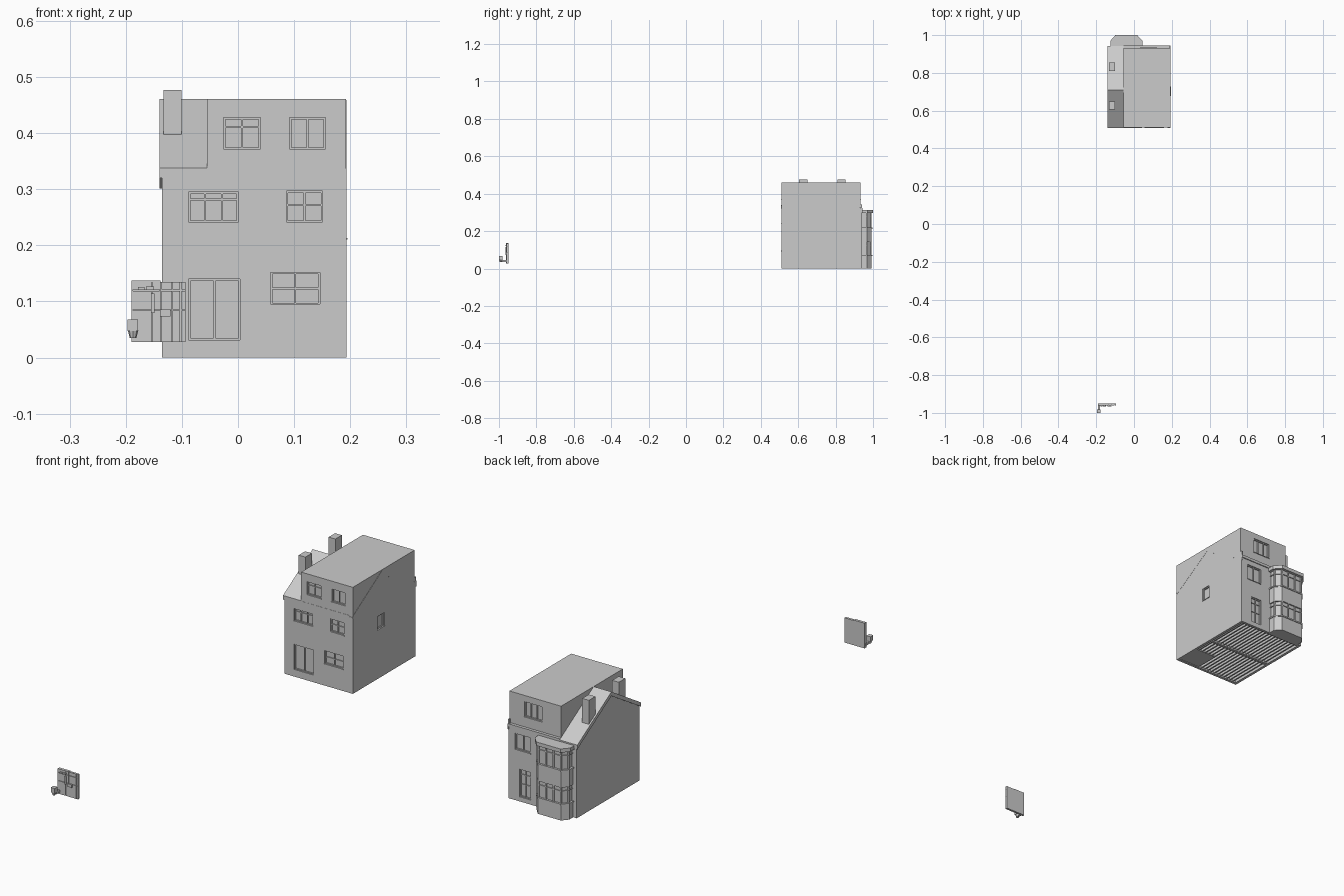
import bpy, bmesh, math
from mathutils import Vector

if "Cube" in bpy.data.objects:
    bpy.data.objects.remove(bpy.data.objects["Cube"])


def mesh_object(name, bm):
    bmesh.ops.recalc_face_normals(bm, faces=bm.faces)
    me = bpy.data.meshes.new(name)
    bm.to_mesh(me)
    bm.free()
    ob = bpy.data.objects.new(name, me)
    bpy.context.collection.objects.link(ob)
    return ob


def add_prism(bm, pts, a, b, axis):
    # extrude a 2D outline along x (points are y,z) or z (points are x,y)
    def at(p, t):
        return (t, p[0], p[1]) if axis == 'x' else (p[0], p[1], t)
    lo = [bm.verts.new(at(p, a)) for p in pts]
    hi = [bm.verts.new(at(p, b)) for p in pts]
    bm.faces.new(lo)
    bm.faces.new(hi)
    n = len(pts)
    for i in range(n):
        bm.faces.new((lo[i], lo[(i + 1) % n], hi[(i + 1) % n], hi[i]))


def add_box(bm, x0, x1, y0, y1, z0, z1):
    x0, x1 = sorted((x0, x1))
    y0, y1 = sorted((y0, y1))
    add_prism(bm, [(x0, y0), (x1, y0), (x1, y1), (x0, y1)], z0, z1, 'z')


def boxes(name, items):
    bm = bmesh.new()
    for it in items:
        add_box(bm, *it)
    return mesh_object(name, bm)


def prism(name, pts, a, b, axis):
    bm = bmesh.new()
    add_prism(bm, pts, a, b, axis)
    return mesh_object(name, bm)


X0, X1, YF, YB, YD = -0.135, 0.193, 0.51, 0.94, 0.933

# main gabled house body and the box loft extension
body = prism("house_body", [(YF, 0), (YB, 0), (YB, 0.317), (0.71, 0.457), (YF, 0.335)], X0, X1, 'x')
loft = boxes("loft_box", [(-0.055, X1 - 0.0005, YF + 0.0004, YD, 0.325, 0.461)])


# wall coordinates: u along the wall, d into the wall
def wall_box(wall, u0, u1, d0, d1, z0, z1):
    if wall == 'front':
        return (u0, u1, YF + d0, YF + d1, z0, z1)
    if wall == 'back':
        return (u0, u1, YB - d0, YB - d1, z0, z1)
    if wall == 'loft_back':
        return (u0, u1, YD - d0, YD - d1, z0, z1)
    return (X1 - d0, X1 - d1, u0, u1, z0, z1)


# name, wall, u0, u1, z0, z1, mullion fractions, transom fractions, sill
WINDOWS = [
    ("patio_door", 'front', -0.088, 0.004, 0.031, 0.140, (0.5,), (), False),
    ("kitchen_window", 'front', 0.058, 0.146, 0.094, 0.152, (0.5,), (0.5,), True),
    ("left_bedroom_window", 'front', -0.088, 0.001, 0.241, 0.295, (0.33, 0.67), (0.75,), True),
    ("right_bedroom_window", 'front', 0.086, 0.151, 0.241, 0.297, (0.5,), (0.55,), True),
    ("left_loft_window", 'front', -0.026, 0.040, 0.371, 0.428, (0.5,), (0.7,), True),
    ("right_loft_window", 'front', 0.092, 0.156, 0.371, 0.428, (0.5,), (), True),
    ("side_window", 'right', 0.680, 0.725, 0.212, 0.270, (), (), True),
    ("street_bedroom_window", 'back', 0.087, 0.160, 0.220, 0.290, (0.5,), (), True),
    ("street_door", 'back', 0.085, 0.140, 0.020, 0.140, (0.5,), (0.45, 0.8), False),
    ("street_loft_window", 'loft_back', 0.035, 0.120, 0.368, 0.435, (0.33, 0.67), (), True),
]
DEPTH, BAR = 0.009, 0.0035
cuts = [wall_box(w, u0, u1, -0.02, DEPTH, z0, z1) for _, w, u0, u1, z0, z1, *_ in WINDOWS]

# open underside: two rooms split by a cross wall
WALL, MID, FLOOR = 0.012, 0.725, 0.02
cuts += [(X0 + WALL, X1 - WALL, YF + WALL, MID - 0.006, -0.02, FLOOR),
         (X0 + WALL, X1 - WALL, MID + 0.006, YB - WALL, -0.02, FLOOR)]
cutter = boxes("cutter", cuts)
cutter.hide_render = True
for ob in (body, loft):
    mod = ob.modifiers.new("openings", 'BOOLEAN')
    mod.object = cutter
    mod.operation = 'DIFFERENCE'
    mod.solver = 'EXACT'
    bpy.context.view_layer.objects.active = ob
    bpy.ops.object.modifier_apply(modifier="openings")
bpy.data.objects.remove(cutter)

# window frames, bars and sills
for name, w, u0, u1, z0, z1, mulls, trans, sill in WINDOWS:
    parts = [(u0, u0 + BAR, 0.004, DEPTH, z0, z1), (u1 - BAR, u1, 0.004, DEPTH, z0, z1),
             (u0, u1, 0.004, DEPTH, z0, z0 + BAR), (u0, u1, 0.004, DEPTH, z1 - BAR, z1)]
    for m in mulls:
        c = u0 + m * (u1 - u0)
        parts.append((c - BAR / 2, c + BAR / 2, 0.0045, DEPTH, z0, z1))
    for t in trans:
        c = z0 + t * (z1 - z0)
        parts.append((u0, u1, 0.005, DEPTH, c - BAR / 2, c + BAR / 2))
    if sill:
        parts.append((u0 - 0.002, u1 + 0.002, -0.002, DEPTH, z0 - 0.002, z0 + 0.001))
    boxes(name, [wall_box(w, *p) for p in parts])

# floor joists
joists = []
for i in range(17):
    x = X0 + WALL + 0.012 + i * 0.0175
    for y0, y1 in ((YF + WALL, MID), (MID, YB - WALL)):
        joists.append((x - 0.003, x + 0.003, y0, y1, 0.004, FLOOR + 0.001))
boxes("floor_joists", joists)
boxes("solid_floor", [(0.085, X1 - WALL, YF + WALL, 0.63, 0.003, FLOOR + 0.001)])

# pitched roof on the left, thin verge trim on the right wall
ROOF = [(0.508, 0.338), (0.71, 0.461), (0.943, 0.319), (0.943, 0.301), (0.71, 0.443), (0.508, 0.320)]
prism("pitched_roof", ROOF, -0.14, -0.055, 'x')
prism("right_verge", [(y if y > 0.6 else YF, z - 0.002) for y, z in ROOF], 0.19, X1 + 0.0006, 'x')
boxes("back_gutter", [(-0.055, X1, YD - 0.002, 0.944, 0.312, 0.324)])
boxes("gutter_ends", [(0.177, X1, YF - 0.002, YF + 0.004, 0.327, 0.331),
                      (0.186, X1, YD, 0.941, 0.324, 0.343)])

# chimneys
for name, y in (("front_chimney", 0.605), ("back_chimney", 0.81)):
    boxes(name, [(-0.133, -0.101, y, y + 0.044, 0.37, 0.477)])


# street bay: half octagon plan, grown by g
def bay(g):
    return [(-0.118 - g, 0.935), (-0.118 - g, 0.967 + g * 0.4), (-0.096 - g * 0.4, 0.993 + g),
            (0.014 + g * 0.4, 0.993 + g), (0.038 + g, 0.967 + g * 0.4), (0.038 + g, 0.935)]


for name, g, z0, z1 in (("bay_base", 0, 0, 0.068), ("bay_lower_glass", -0.006, 0.06, 0.15),
                        ("bay_lower_sill", 0.003, 0.066, 0.072), ("bay_band", 0, 0.142, 0.214),
                        ("bay_upper_sill", 0.003, 0.212, 0.218), ("bay_upper_glass", -0.006, 0.21, 0.30),
                        ("bay_roof", 0.007, 0.297, 0.313)):
    prism(name, bay(g), z0, z1, 'z')

# bay posts and transoms follow the outline of the glass
bm = bmesh.new()
plan = [Vector(p) for p in bay(-0.004)]
for a, b, n in zip(plan, plan[1:], (1, 1, 3, 1, 1)):
    for z0, z1 in ((0.07, 0.144), (0.216, 0.299)):
        for i in range(n + 1):
            p = a.lerp(b, i / n)
            add_box(bm, p.x - 0.003, p.x + 0.003, p.y - 0.003, p.y + 0.003, z0, z1)
        side = (b - a).normalized()
        off = Vector((-side.y, side.x)) * 0.002
        zt = z0 + 0.72 * (z1 - z0)
        add_prism(bm, [a - off, b - off, b + off, a + off], zt, zt + 0.003, 'z')
mesh_object("bay_posts", bm)

# detached cabinet panel: backing, raised leaves and small fittings
boxes("panel_backing", [(-0.189, -0.094, -0.957, -0.950, 0.028, 0.135)])
leaves = []
for x0, x1 in ((-0.189, -0.154), (-0.152, -0.138), (-0.136, -0.118), (-0.117, -0.103), (-0.101, -0.094)):
    for z0, z1 in ((0.028, 0.084), (0.086, 0.119), (0.121, 0.135)):
        leaves.append((x0, x1, -0.960, -0.955, z0, z1))
boxes("panel_leaves", leaves)
boxes("panel_left_frame", [(-0.190, -0.138, -0.962, -0.950, 0.134, 0.137), (-0.190, -0.187, -0.962, -0.950, 0.028, 0.137),
                           (-0.140, -0.138, -0.962, -0.950, 0.073, 0.137)])
boxes("panel_fittings", [(-0.178, -0.167, -0.965, -0.958, 0.120, 0.126), (-0.164, -0.150, -0.965, -0.958, 0.120, 0.127),
                         (-0.155, -0.149, -0.965, -0.958, 0.079, 0.114), (-0.139, -0.120, -0.966, -0.958, 0.073, 0.086)])

# small hopper hung off the panel
bm = bmesh.new()
bmesh.ops.create_cone(bm, cap_ends=True, segments=8, radius1=0.006, radius2=0.0095, depth=0.014)
bmesh.ops.translate(bm, vec=(-0.187, -0.9905, 0.042), verts=bm.verts)
add_box(bm, -0.1965, -0.178, -1.0, -0.981, 0.047, 0.068)
add_box(bm, -0.191, -0.181, -0.984, -0.957, 0.036, 0.046)
mesh_object("hopper", bm)
